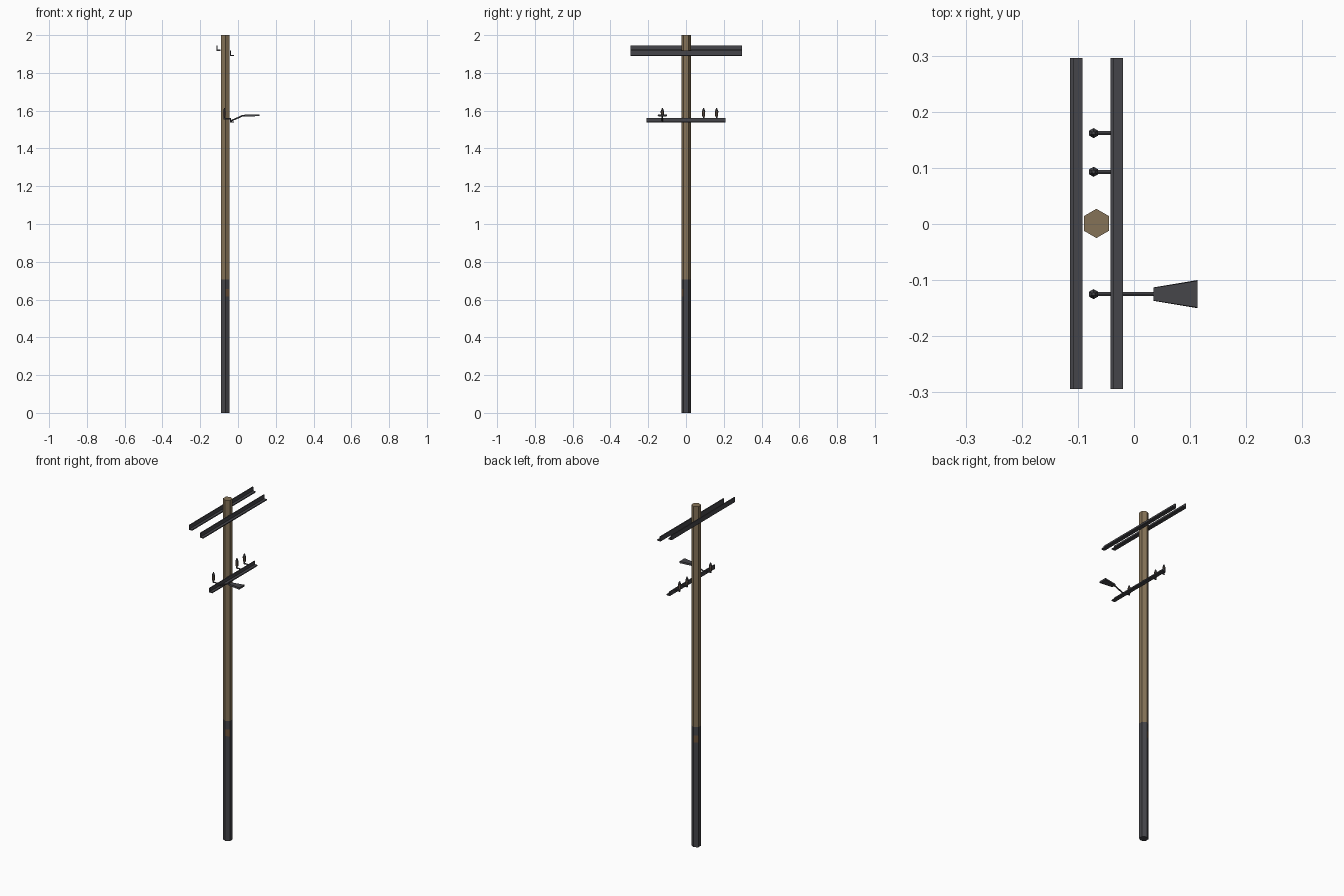
import bpy, bmesh, math
from mathutils import Vector

if "Cube" in bpy.data.objects:
    bpy.data.objects.remove(bpy.data.objects["Cube"])


def material(name, rgb):
    m = bpy.data.materials.new(name)
    m.diffuse_color = (*rgb, 1)
    m.use_nodes = True
    m.node_tree.nodes["Principled BSDF"].inputs["Base Color"].default_value = m.diffuse_color
    return m


WOOD = material("weathered wood", (0.235, 0.170, 0.095))
DARK = material("dark metal", (0.060, 0.060, 0.068))
RUST = material("brown plate", (0.150, 0.085, 0.045))
CERAMIC = material("brown ceramic", (0.120, 0.085, 0.065))


def finish(name, bm, *mats):
    bmesh.ops.recalc_face_normals(bm, faces=bm.faces)
    me = bpy.data.meshes.new(name)
    bm.to_mesh(me)
    bm.free()
    for m in mats:
        me.materials.append(m)
    ob = bpy.data.objects.new(name, me)
    bpy.context.collection.objects.link(ob)
    return ob


def loft(name, rings, *mats):
    """Skin a list of equal-length point rings and cap both ends."""
    bm = bmesh.new()
    vs = [[bm.verts.new(p) for p in r] for r in rings]
    n = len(vs[0])
    for a, b in zip(vs, vs[1:]):
        for i in range(n):
            j = (i + 1) % n
            bm.faces.new((a[i], a[j], b[j], b[i]))
    bm.faces.new(vs[0])
    bm.faces.new(vs[-1])
    return finish(name, bm, *mats)


def hexagon(x, y, z, r):
    return [(x + r * math.cos(math.radians(30 + 60 * i)),
             y + r * math.sin(math.radians(30 + 60 * i)), z) for i in range(6)]


def angle_bar(name, x, z, y0, y1, height):
    """L-shaped bar along y, upright leg on its -x side."""
    w, t = 0.022, 0.006
    prof = [(0, 0), (w, 0), (w, t), (t, t), (t, height), (0, height)]
    return loft(name, [[(x + u, y, z + v) for u, v in prof] for y in (y0, y1)], DARK)


def rod(name, a, b, r):
    a, b = Vector(a), Vector(b)
    q = (b - a).to_track_quat('Z', 'Y')
    return loft(name, [[p + q @ Vector(h) for h in hexagon(0, 0, 0, r)]
                       for p in (a, b)], DARK)


PX = -0.067

# Pole: dark lower sleeve, small brown plates on two opposite faces
pole = loft("pole", [hexagon(PX, 0.001, z, 0.026) for z in (0, 0.615, 0.655, 0.705, 2)],
            WOOD, DARK, RUST)
for f in pole.data.polygons:
    if f.center.z < 0.70:
        f.material_index = 1
    if 0.615 < f.center.z < 0.655:
        d = f.normal.x * 0.5 - f.normal.y * 0.866
        if abs(d) > 0.9:
            f.material_index = 2

# Crossarms
angle_bar("upper_arm_left", -0.114, 1.917, -0.294, 0.296, 0.028)
angle_bar("upper_arm_right", -0.042, 1.890, -0.294, 0.296, 0.028)
angle_bar("lower_arm", -0.042, 1.537, -0.210, 0.210, 0.025)

# Insulators on bent brackets
IX = -0.072
for k, y in enumerate((-0.125, 0.093, 0.162), 1):
    rod(f"bracket_{k}", (-0.040, y, 1.556), (IX - 0.003, y, 1.556), 0.004)
    rod(f"pin_{k}", (IX, y, 1.553), (IX, y, 1.575), 0.004)
    ins = loft(f"insulator_{k}",
               [hexagon(IX, y, z, r) for z, r in
                ((1.568, 0.008), (1.597, 0.009), (1.598, 0.008), (1.613, 0.003))],
               CERAMIC, DARK)
    for f in ins.data.polygons:
        f.material_index = int(f.center.z > 1.597)

# Street lamp: sloping rod, flared flat head
LY = -0.125
rod("lamp_rod_slope", (-0.038, LY, 1.546), (0.022, LY, 1.572), 0.004)
rod("lamp_rod_end", (0.020, LY, 1.572), (0.040, LY, 1.574), 0.004)


def head_ring(x, w, z0, z1):
    return [(x, LY - w, z0), (x, LY + w, z0), (x, LY + w * 0.95, z1), (x, LY - w * 0.95, z1)]


loft("lamp_head", [head_ring(0.035, 0.012, 1.569, 1.579),
                   head_ring(0.113, 0.025, 1.571, 1.581)], DARK)
